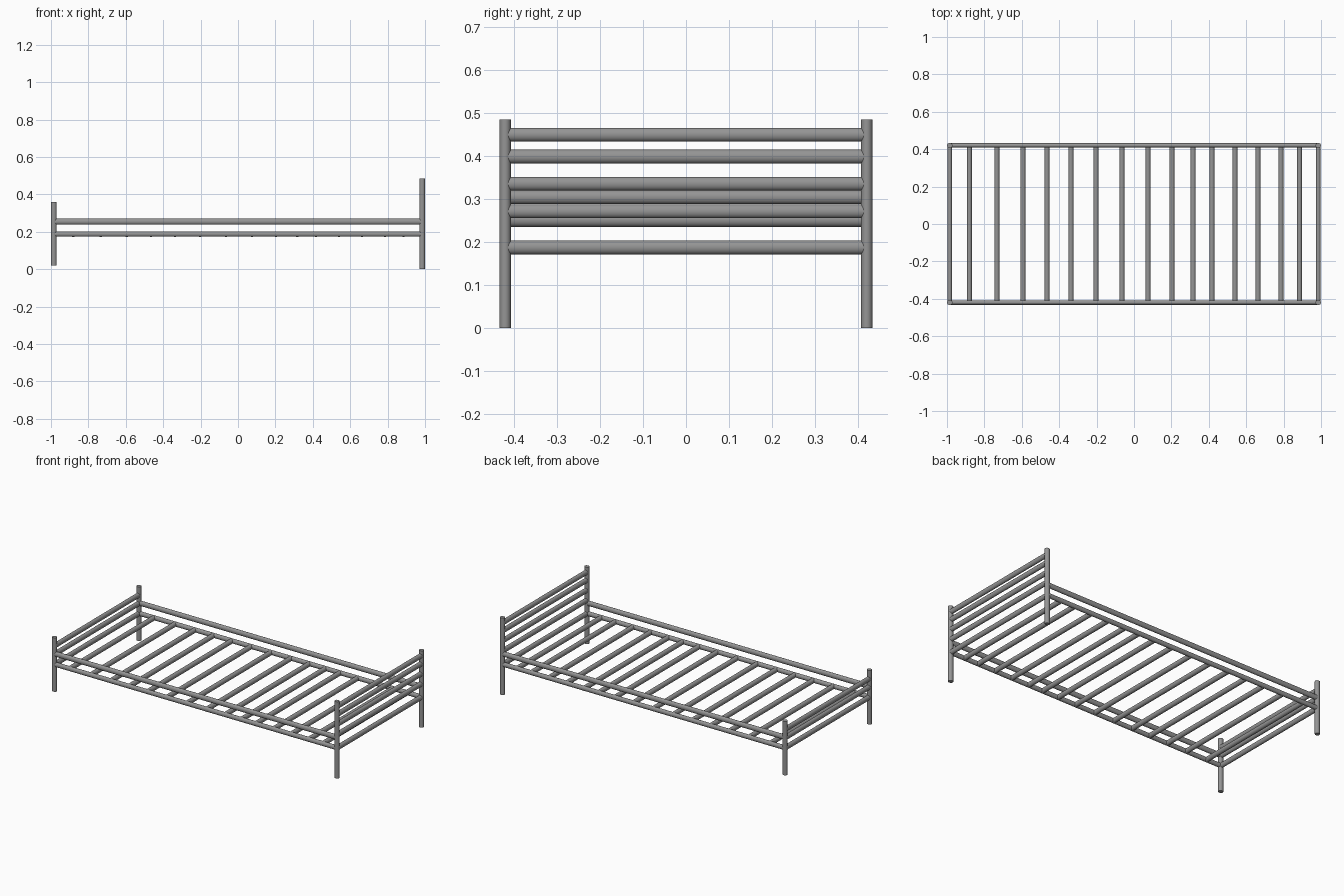
import bpy, math
from mathutils import Vector

cube = bpy.data.objects.get("Cube")
if cube:
    bpy.data.objects.remove(cube, do_unlink=True)

metal = bpy.data.materials.new("grey_metal")
metal.use_nodes = True
colour = (0.3, 0.3, 0.3, 1)
metal.diffuse_color = colour
metal.node_tree.nodes["Principled BSDF"].inputs["Base Color"].default_value = colour


def tube(name, start, end, wide, tall):
    """Oval tube along one axis; wide is the sideways radius, tall the upright one."""
    a, b = Vector(start), Vector(end)
    span = b - a
    bpy.ops.mesh.primitive_cylinder_add(vertices=32, radius=1, depth=span.length,
                                        location=(a + b) / 2)
    ob = bpy.context.object
    ob.name = name
    if abs(span.x) > 0.01:
        ob.rotation_euler = (0, math.pi / 2, 0)
        ob.scale = (tall, wide, 1)
    elif abs(span.y) > 0.01:
        ob.rotation_euler = (math.pi / 2, 0, 0)
        ob.scale = (wide, tall, 1)
    else:
        ob.scale = (wide, tall, 1)
    bpy.ops.object.transform_apply(location=False, rotation=True, scale=True)
    bpy.ops.object.shade_smooth_by_angle(angle=math.radians(40))
    ob.data.materials.append(metal)
    return ob


END_X, SIDE_Y = 0.985, 0.42

# Posts and long rails on both sides
for side, y in (("right", -SIDE_Y), ("back", SIDE_Y)):
    side = "front" if y < 0 else "back"
    tube(f"foot_post_{side}", (-END_X, y, 0.02), (-END_X, y, 0.36), 0.015, 0.0135)
    tube(f"head_post_{side}", (END_X, y, 0), (END_X, y, 0.484), 0.015, 0.0135)
    tube(f"upper_rail_{side}", (-END_X, y, 0.254), (END_X, y, 0.254), 0.012, 0.016)
    tube(f"lower_rail_{side}", (-END_X, y, 0.188), (END_X, y, 0.188), 0.012, 0.0145)

# Cross bars of the headboard and footboard
for end, x, heights in (("head", END_X, (0.187, 0.271, 0.335, 0.398, 0.449)),
                        ("foot", -END_X, (0.187, 0.251, 0.304))):
    for i, z in enumerate(heights):
        tube(f"{end}_bar_{i + 1}", (x, -SIDE_Y, z), (x, SIDE_Y, z), 0.013, 0.016)

# Slats
slats = (-0.88, -0.733, -0.594, -0.465, -0.337, -0.203, -0.064, 0.075,
         0.203, 0.316, 0.417, 0.54, 0.663, 0.786, 0.885)
for i, x in enumerate(slats):
    tube(f"slat_{i + 1}", (x, -SIDE_Y, 0.187), (x, SIDE_Y, 0.187), 0.014, 0.0155)
